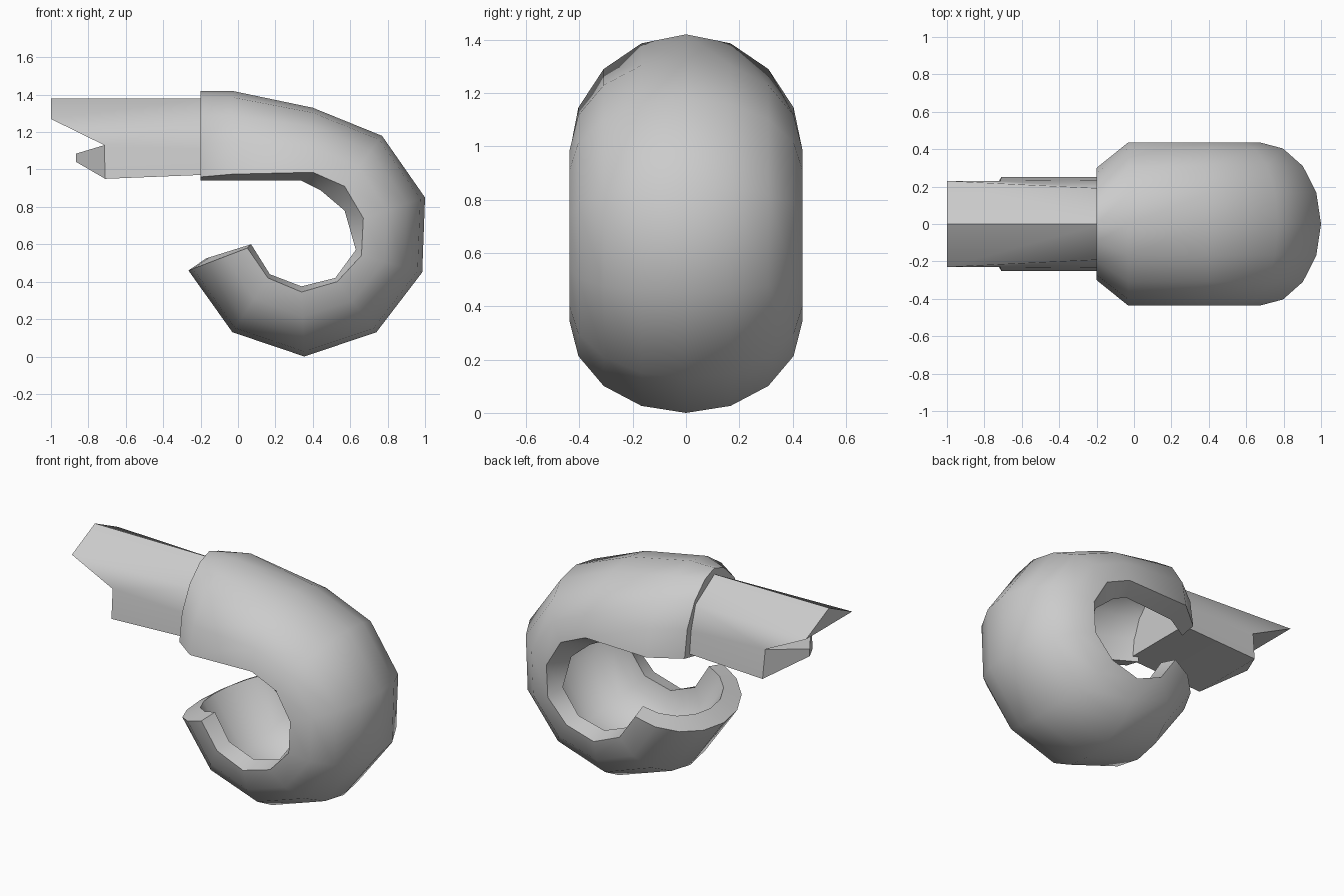
import bpy, bmesh, math
from mathutils import Vector

cube = bpy.data.objects.get("Cube")
if cube:
    bpy.data.objects.remove(cube, do_unlink=True)

grey = bpy.data.materials.new("plain grey")
grey.use_nodes = True
GREY = (0.6, 0.6, 0.6, 1)
grey.diffuse_color = GREY
grey.node_tree.nodes["Principled BSDF"].inputs["Base Color"].default_value = GREY


def finish(bm, name, angle):
    bmesh.ops.recalc_face_normals(bm, faces=bm.faces)
    mesh = bpy.data.meshes.new(name)
    bm.to_mesh(mesh)
    bm.free()
    ob = bpy.data.objects.new(name, mesh)
    bpy.context.collection.objects.link(ob)
    mesh.materials.append(grey)
    bpy.ops.object.select_all(action='DESELECT')
    ob.select_set(True)
    bpy.context.view_layer.objects.active = ob
    bpy.ops.object.shade_smooth_by_angle(angle=math.radians(angle))


def arch(bm, rim, crown, half_width, power=1.0, steps=8):
    """Half-ellipse row of vertices from the -y rim over the crown to the +y rim."""
    rim, crown = Vector(rim), Vector(crown)
    row = []
    for i in range(steps + 1):
        a = math.pi * i / steps
        c = math.cos(a)
        p = rim.lerp(crown, math.sin(a))
        y = -math.copysign(abs(c) ** power, c) * half_width
        row.append(bm.verts.new((p.x, y, p.y)))
    return row


def bridge(bm, a, b):
    for i in range(len(a) - 1):
        bm.faces.new((a[i], a[i + 1], b[i + 1], b[i]))


# Curled shell: (rim, crown) in the xz plane, from the neck round to the tip
outer_path = [((-.2, .96), (-.2, 1.42)), ((-.03, .975), (-.03, 1.42)),
              ((.4, .985), (.4, 1.33)), ((.57, .91), (.77, 1.18)),
              ((.67, .74), (1.0, .85)), ((.66, .54), (.985, .45)),
              ((.53, .40), (.74, .13)), ((.34, .345), (.355, 0)),
              ((.16, .42), (-.03, .13)), ((.05, .58), (-.265, .46))]
# Hollow inside of the shell, row by row
inner_path = [((-.2, .94), (-.2, 1.31)), ((-.03, .94), (-.03, 1.31)),
              ((.34, .94), (.37, 1.22)), ((.44, .89), (.69, 1.09)),
              ((.57, .78), (.89, .82)), ((.63, .57), (.88, .5)),
              ((.52, .42), (.68, .22)), ((.34, .375), (.35, .115)),
              ((.17, .44), (.04, .215)), ((.07, .6), (-.17, .525))]
inner_width = [.2, .3] + [.33] * 8

bm = bmesh.new()
outer = [arch(bm, r, c, .3 if i == 0 else .437, 1.2 if i == 0 else 1)
         for i, (r, c) in enumerate(outer_path)]
inner = [arch(bm, r, c, w) for (r, c), w in zip(inner_path, inner_width)]
for rows in (outer, inner):
    for a, b in zip(rows, rows[1:]):
        bridge(bm, a, b)
for end in (0, -1):
    bridge(bm, outer[end], inner[end])                              # neck and tip ends
    bridge(bm, [r[end] for r in outer], [r[end] for r in inner])    # rim strips
finish(bm, "curled_shell", 45)

# Ridged arm with a notched, pointed end
bm = bmesh.new()
ridge = [bm.verts.new((x, 0, 1.38)) for x in (-.17, -1)]
prow = [bm.verts.new((-.865, 0, z)) for z in (1.085, 1.04)]
sides = []
for s in (-1, 1):
    sides.append([bm.verts.new((x, s * y, z)) for x, y, z in
                  ((-1, .23, 1.27), (-.715, .23, 1.13), (-.71, .25, .95),
                   (-.17, .19, 1.26), (-.17, .235, 1.11), (-.17, .25, .972))])
    tip, notch, heel, shoulder, middle, root = sides[-1]
    bm.faces.new((ridge[0], ridge[1], tip, shoulder))
    bm.faces.new((shoulder, tip, notch, middle))
    bm.faces.new((middle, notch, heel, root))
    bm.faces.new((notch, prow[0], prow[1], heel))
(tl, nl, hl, sl, ml, rl), (tr, nr, hr, sr, mr, rr) = sides
for f in ((ridge[1], tl, tr), (tl, nl, nr, tr), (nl, prow[0], nr),
          (hl, prow[1], hr), (hl, hr, rr, rl),
          (ridge[0], sl, ml, rl, rr, mr, sr)):
    bm.faces.new(f)
finish(bm, "notched_arm", 55)
